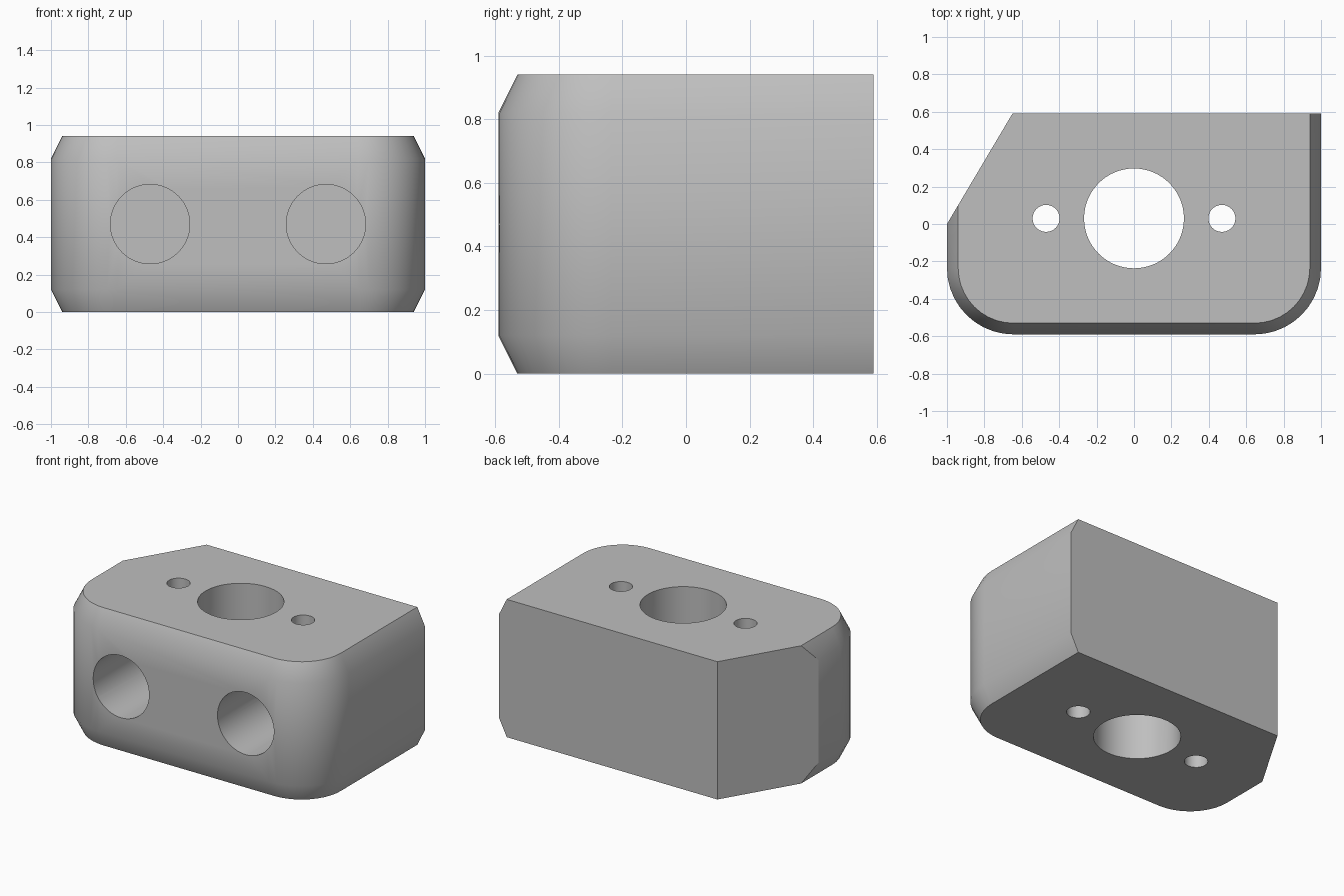
import bpy, bmesh, math
from mathutils import Vector

if "Cube" in bpy.data.objects:
    bpy.data.objects.remove(bpy.data.objects["Cube"], do_unlink=True)

HEIGHT, BACK = 0.94, 0.59
INSET, DROP = 0.06, 0.12          # chamfer width and height
CORNER_X, CORNER_Y, RADIUS = 0.645, -0.235, 0.355

grey = bpy.data.materials.new("plain_grey")
grey.use_nodes = True
colour = (0.52, 0.52, 0.52, 1)
grey.diffuse_color = colour
grey.node_tree.nodes["Principled BSDF"].inputs["Base Color"].default_value = colour


def outline(inset, z, steps=10):
    """Flat back with two rounded front corners."""
    r = RADIUS - inset
    pts = [(-1 + inset, BACK, z)]
    for side, start in ((-1, math.pi), (1, 1.5 * math.pi)):
        for i in range(steps + 1):
            a = start + i / steps * math.pi / 2
            pts.append((side * CORNER_X + r * math.cos(a), CORNER_Y + r * math.sin(a), z))
    return pts + [(1 - inset, BACK, z)]


# Block with chamfered top and bottom rims
bm = bmesh.new()
levels = ((INSET, 0), (0, DROP), (0, HEIGHT - DROP), (INSET, HEIGHT))
loops = [[bm.verts.new(p) for p in outline(*lv)] for lv in levels]
n = len(loops[0])
for low, high in zip(loops, loops[1:]):
    for i in range(n - 1):
        bm.faces.new((low[i], low[i + 1], high[i + 1], high[i]))
bm.faces.new(loops[0][::-1])
bm.faces.new(loops[-1])
bm.faces.new([lp[0] for lp in loops] + [lp[-1] for lp in loops[::-1]])

# Slanted cut across the back right corner
cut = bmesh.ops.bisect_plane(bm, geom=bm.verts[:] + bm.edges[:] + bm.faces[:],
                             plane_co=Vector((-1, 0, 0)),
                             plane_no=Vector((-BACK, 0.35, 0)), clear_outer=True)
rim = [e for e in cut["geom_cut"] if isinstance(e, bmesh.types.BMEdge)]
bmesh.ops.holes_fill(bm, edges=rim, sides=0)
bmesh.ops.recalc_face_normals(bm, faces=bm.faces[:])

mesh = bpy.data.meshes.new("mounting_block")
bm.to_mesh(mesh)
bm.free()
block = bpy.data.objects.new("mounting_block", mesh)
bpy.context.collection.objects.link(block)
mesh.materials.append(grey)


def drill(name, radius, depth, location, tilt=0):
    bpy.ops.mesh.primitive_cylinder_add(vertices=64, radius=radius, depth=depth,
                                        location=location, rotation=(tilt, 0, 0))
    cutter = bpy.context.object
    cutter.name = name
    cutter.data.materials.append(grey)
    cutter.hide_render = True
    mod = block.modifiers.new(name, "BOOLEAN")
    mod.operation = "DIFFERENCE"
    mod.solver = "EXACT"
    mod.object = cutter
    bpy.context.view_layer.objects.active = block
    bpy.ops.object.modifier_apply(modifier=name)
    bpy.data.objects.remove(cutter, do_unlink=True)


# Upright through holes and blind front sockets
drill("centre_bore", 0.267, 2, (0, 0.03, HEIGHT / 2))
for side in (-1, 1):
    drill("pin_hole", 0.072, 2, (side * 0.47, 0.03, HEIGHT / 2))
    drill("front_socket", 0.212, 1, (side * 0.47, -0.2, 0.47), math.pi / 2)

bpy.ops.object.select_all(action="DESELECT")
block.select_set(True)
bpy.context.view_layer.objects.active = block
bpy.ops.object.shade_smooth_by_angle(angle=math.radians(28))
